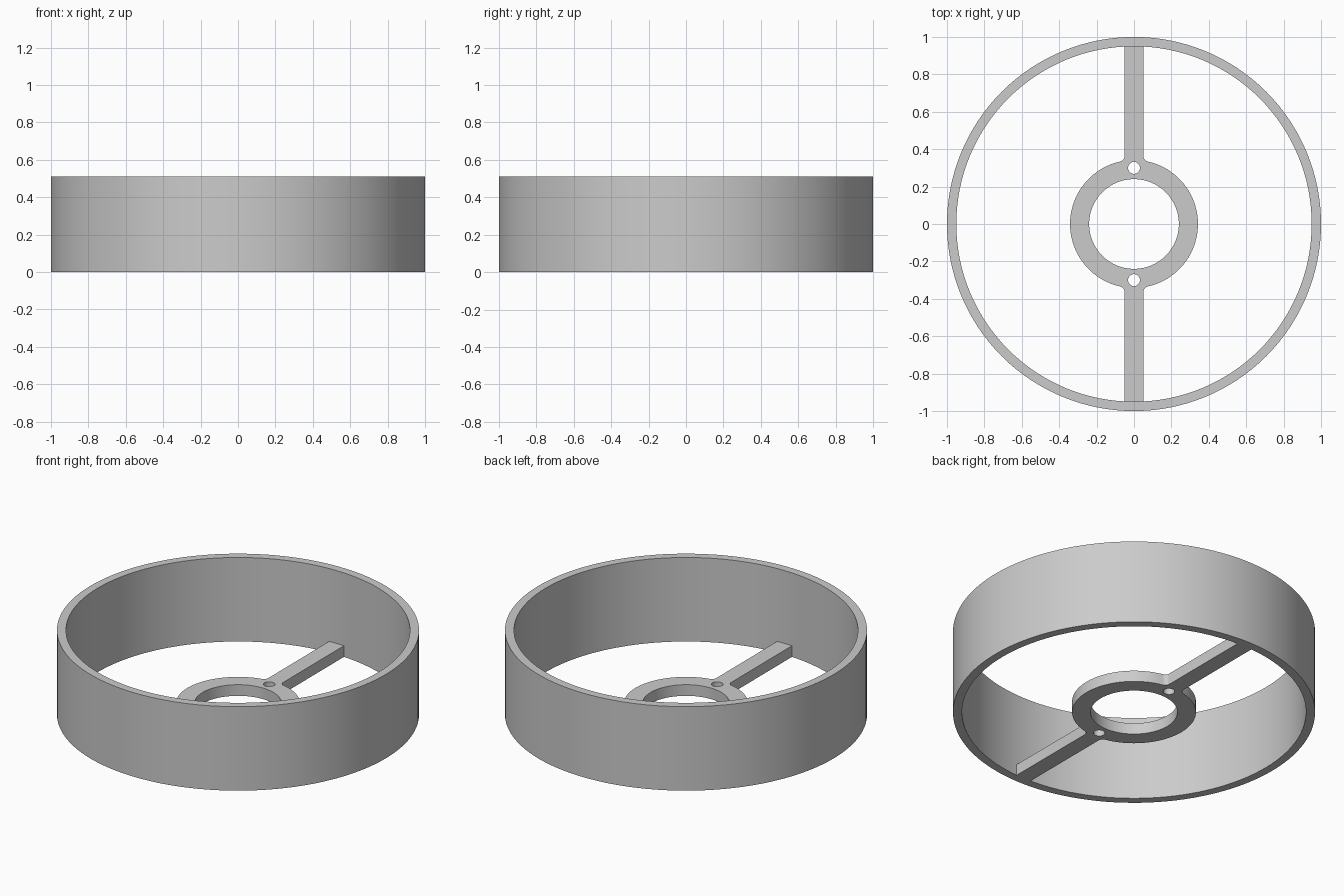
import bpy, bmesh
from math import sin, cos, pi, atan2, sqrt, asin
from mathutils import Matrix

if "Cube" in bpy.data.objects:
    bpy.data.objects.remove(bpy.data.objects["Cube"], do_unlink=True)

RIM_OUT, RIM_IN, RIM_H = 1.0, 0.95, 0.512
HUB_OUT, HUB_IN, PLATE_H = 0.342, 0.24, 0.068
SPOKE_HALF, FILLET = 0.05, 0.03
BOLT_R, BOLT_Y = 0.032, 0.3

grey = bpy.data.materials.new("plain grey")
grey.use_nodes = True
color = (0.6, 0.6, 0.6, 1)
grey.diffuse_color = color
grey.node_tree.nodes["Principled BSDF"].inputs["Base Color"].default_value = color


def arc(cx, cy, r, a0, a1, n):
    return [(cx + r * cos(a0 + (a1 - a0) * i / n),
             cy + r * sin(a0 + (a1 - a0) * i / n)) for i in range(n + 1)]


def circle(cx, cy, r, n):
    return arc(cx, cy, r, 0, 2 * pi, n)[:-1]


def plate(name, loops, height):
    """Flat plate standing on z = 0; inner loops become holes."""
    curve = bpy.data.curves.new(name, "CURVE")
    curve.dimensions = "2D"
    curve.fill_mode = "BOTH"
    curve.extrude = height / 2
    for loop in loops:
        spline = curve.splines.new("POLY")
        spline.points.add(len(loop) - 1)
        for point, (x, y) in zip(spline.points, loop):
            point.co = (x, y, 0, 1)
        spline.use_cyclic_u = True
    obj = bpy.data.objects.new(name, curve)
    bpy.context.collection.objects.link(obj)
    bpy.ops.object.select_all(action="DESELECT")
    obj.select_set(True)
    bpy.context.view_layer.objects.active = obj
    bpy.ops.object.convert(target="MESH")
    obj = bpy.context.object
    obj.name = name

    # Weld caps to walls and lift onto the ground
    bm = bmesh.new()
    bm.from_mesh(obj.data)
    bmesh.ops.remove_doubles(bm, verts=bm.verts, dist=0.0001)
    bmesh.ops.recalc_face_normals(bm, faces=bm.faces)
    bmesh.ops.transform(bm, matrix=Matrix.Translation((0, 0, height / 2)), verts=bm.verts)
    bm.to_mesh(obj.data)
    bm.free()
    obj.data.materials.clear()
    obj.data.materials.append(grey)
    bpy.ops.object.shade_smooth_by_angle(angle=pi / 6)
    return obj


# Tall outer rim
plate("outer_rim", [circle(0, 0, RIM_OUT, 128), circle(0, 0, RIM_IN, 128)], RIM_H)

# Hub outline with filleted spokes: one half, then the same turned half round
fx = SPOKE_HALF + FILLET
fy = sqrt((HUB_OUT + FILLET) ** 2 - fx ** 2)
join = atan2(fy, fx)
tip = asin(SPOKE_HALF / RIM_IN)
fillet = arc(fx, fy, FILLET, pi + join, pi, 6)
half = arc(0, 0, HUB_OUT, -join, join, 40)[:-1] + fillet
half += arc(0, 0, RIM_IN, pi / 2 - tip, pi / 2 + tip, 4)
half += [(-x, y) for x, y in reversed(fillet)][:-1]
outline = half[:-1] + [(-fx * HUB_OUT / (HUB_OUT + FILLET), fy * HUB_OUT / (HUB_OUT + FILLET))]
outline = half + [(-x, -y) for x, y in half]

# Central hub with two spokes, a bore and two bolt holes
plate("hub_and_spokes",
      [outline, circle(0, 0, HUB_IN, 64)]
      + [circle(0, s * BOLT_Y, BOLT_R, 24) for s in (1, -1)], PLATE_H)
